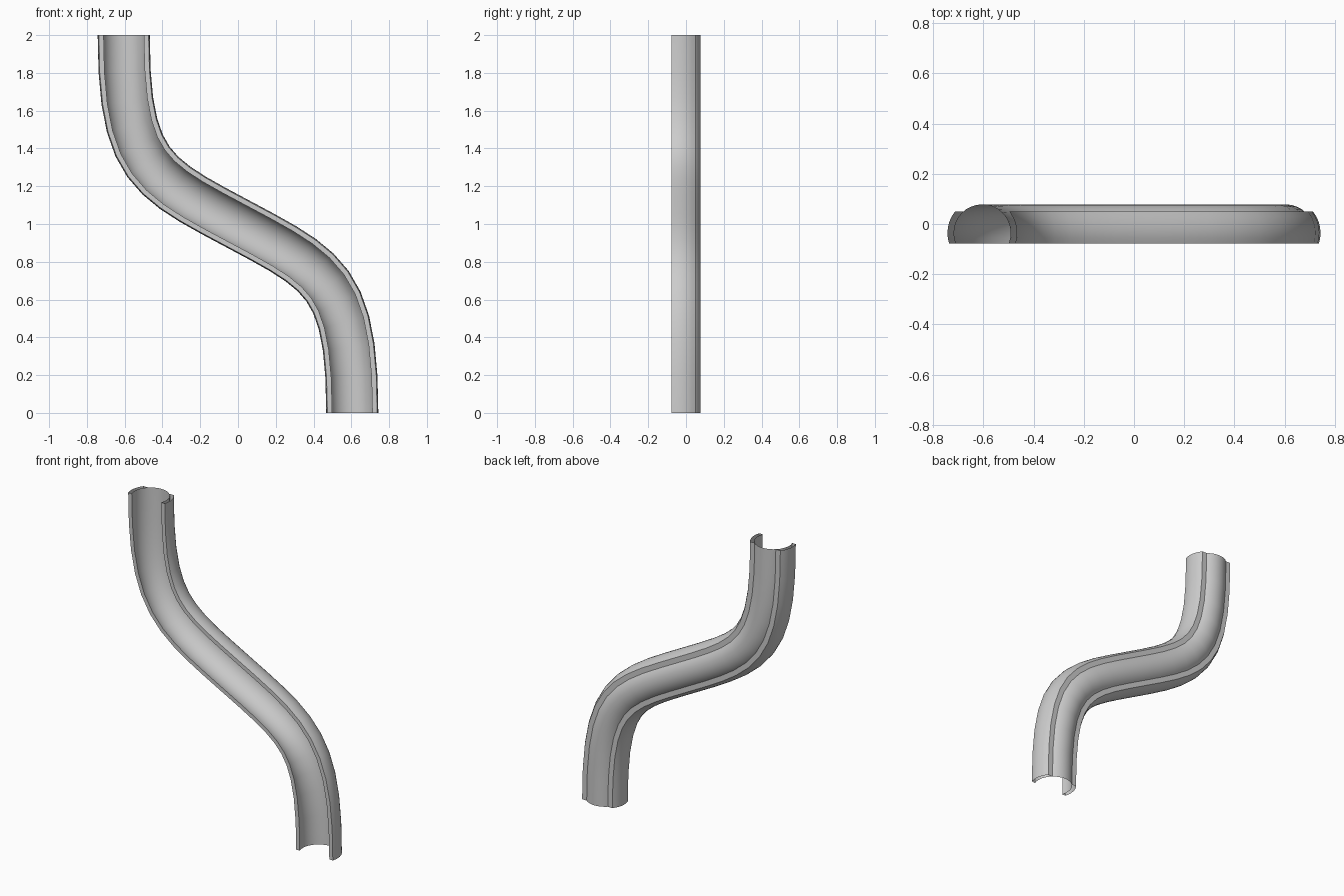
import bpy, bmesh
from math import sin, cos, asin, pi
from mathutils import Vector

if "Cube" in bpy.data.objects:
    bpy.data.objects.remove(bpy.data.objects["Cube"])

R_IN, R_OUT, CY = 0.114, 0.138, -0.036   # gutter radius, lip radius, section centre
Y_FRONT, Y_STEP = -0.077, 0.049
STEPS = 10


def bezier(p, t):
    s = 1 - t
    pos = p[0]*s**3 + p[1]*3*s*s*t + p[2]*3*s*t*t + p[3]*t**3
    tan = (p[1]-p[0])*s*s + (p[2]-p[1])*2*s*t + (p[3]-p[2])*t*t
    return pos, tan.normalized()


# S-shaped centre line: lower half, then its point mirror about (0, 1)
ctrl = [Vector(c) for c in ((0.605, 0), (0.605, 0.7), (0.457, 0.756), (0, 1))]
lower = [bezier(ctrl, i / STEPS) for i in range(STEPS + 1)]
path = lower + [(Vector((0, 2)) - p, t) for p, t in reversed(lower[:-1])]


def arc(r, y0, y1, n, full=False):
    a0 = asin((y0 - CY) / r)
    a1 = pi - a0 if full else asin((y1 - CY) / r)
    angles = [a0 + (a1 - a0) * i / n for i in range(n + 1)]
    return [(r * cos(a), CY + r * sin(a)) for a in angles]


def sweep(name, profile):
    bm = bmesh.new()
    rows = []
    for p, t in path:
        rows.append([bm.verts.new((p.x + u * t.y, y, p.y - u * t.x)) for u, y in profile])
    for a, b in zip(rows, rows[1:]):
        for i in range(len(profile) - 1):
            bm.faces.new((a[i], a[i + 1], b[i + 1], b[i]))
    me = bpy.data.meshes.new(name)
    bm.to_mesh(me)
    bm.free()
    ob = bpy.data.objects.new(name, me)
    bpy.context.collection.objects.link(ob)
    bpy.context.view_layer.objects.active = ob
    ob.select_set(True)
    bpy.ops.object.shade_smooth_by_angle(angle=0.6)
    ob.select_set(False)


# Thin open channel
sweep("channel", arc(R_IN, Y_FRONT, 0, 20, full=True))

# Raised side lips: front edge, outer wall, rear step
inner = arc(R_IN, Y_FRONT, Y_STEP, 6)
lip = [inner[0]] + arc(R_OUT, Y_FRONT, Y_STEP, 6) + [inner[-1]]
sweep("right_lip", lip)
sweep("left_lip", [(-u, y) for u, y in reversed(lip)])
